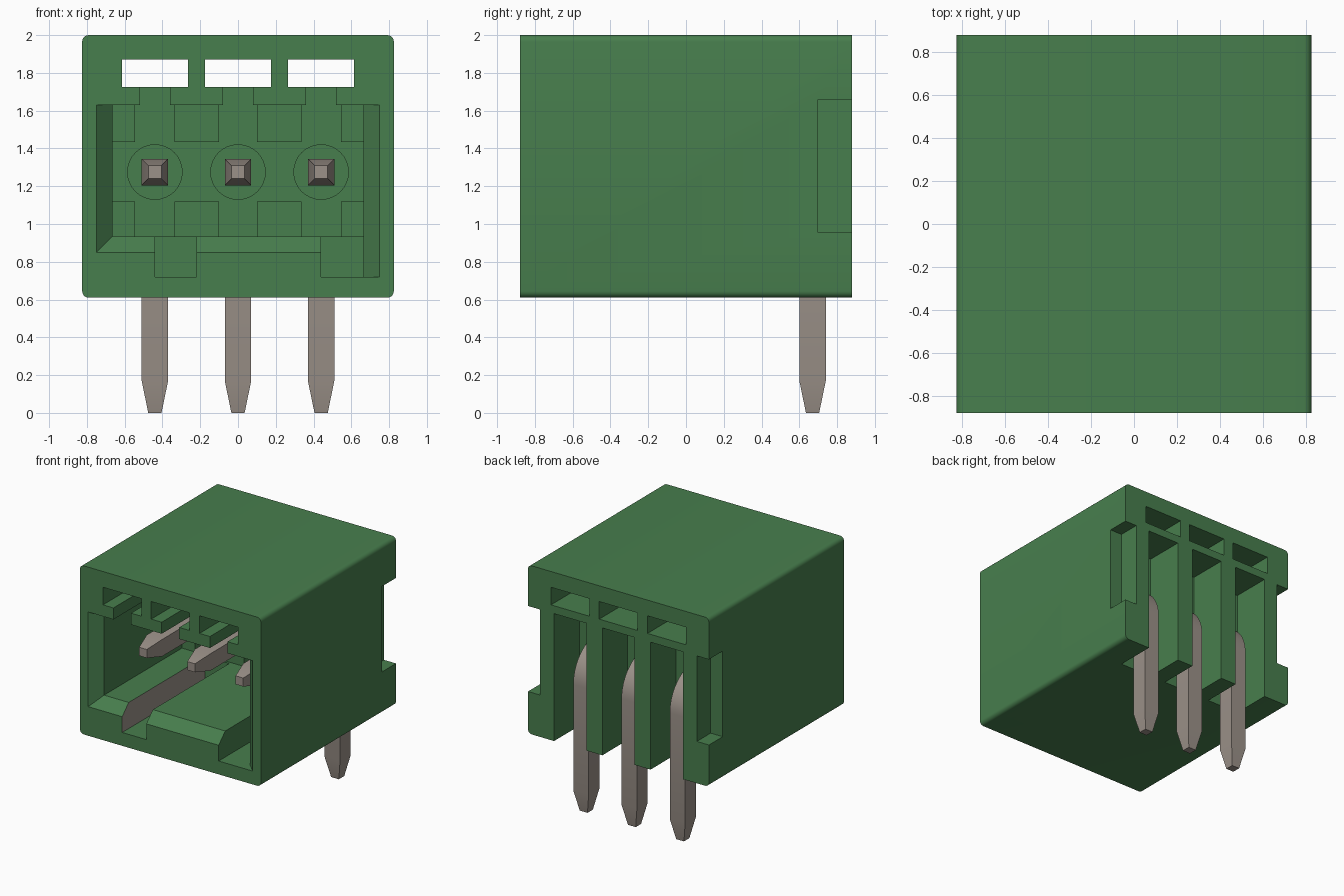
import bpy, bmesh, math

cube = bpy.data.objects.get("Cube")
if cube:
    bpy.data.objects.remove(cube, do_unlink=True)


def material(name, rgb):
    m = bpy.data.materials.new(name)
    m.use_nodes = True
    m.diffuse_color = (*rgb, 1)
    m.node_tree.nodes["Principled BSDF"].inputs["Base Color"].default_value = (*rgb, 1)
    return m


GREEN = material("housing green", (0.064, 0.21, 0.075))
METAL = material("pin grey", (0.33, 0.285, 0.25))


def make(name, bm, mats):
    bmesh.ops.recalc_face_normals(bm, faces=bm.faces)
    me = bpy.data.meshes.new(name)
    bm.to_mesh(me)
    bm.free()
    ob = bpy.data.objects.new(name, me)
    bpy.context.collection.objects.link(ob)
    for m in mats:
        me.materials.append(m)
    return ob


def skin(rings):
    """Closed solid through a list of rings of equal point count."""
    bm = bmesh.new()
    vs = [[bm.verts.new(p) for p in r] for r in rings]
    n = len(vs[0])
    for a, b in zip(vs, vs[1:]):
        for i in range(n):
            j = (i + 1) % n
            bm.faces.new((a[i], a[j], b[j], b[i]))
    bm.faces.new(vs[0])
    bm.faces.new(vs[-1])
    return bm


def rect(y, x0, x1, z0, z1):
    return [(x0, y, z0), (x1, y, z0), (x1, y, z1), (x0, y, z1)]


def block(y0, y1, x0, x1, z0, z1):
    return skin([rect(y0, x0, x1, z0, z1), rect(y1, x0, x1, z0, z1)])


PITCH = 0.44
PIN_X = [-PITCH, 0, PITCH]
PIN_Z = 1.275
FRONT, BACK, WALL = -0.88, 0.88, 0.30     # WALL is the rear of the plug cavity

# Housing block with rounded lengthwise edges
bm = block(FRONT, BACK, -0.825, 0.825, 0.61, 2.0)
long_edges = [e for e in bm.edges if abs(e.verts[0].co.y - e.verts[1].co.y) > 1]
bmesh.ops.bevel(bm, geom=long_edges, offset=0.035, segments=5, profile=0.5, affect='EDGES')
housing = make("housing", bm, [GREEN, METAL])


def cut(bm):
    cutter = make("cutter", bm, [GREEN])
    cutter.hide_render = True
    mod = housing.modifiers.new("cut", 'BOOLEAN')
    mod.operation = 'DIFFERENCE'
    mod.solver = 'EXACT'
    mod.object = cutter
    bpy.context.view_layer.objects.active = housing
    bpy.ops.object.modifier_apply(modifier=mod.name)
    bpy.data.objects.remove(cutter, do_unlink=True)


# Plug cavity with chamfered mouth
e = 0.02
mouth, throat = FRONT - e, FRONT + 0.085
cut(skin([rect(mouth, -0.75 - e, 0.75 + e, 0.85 - e, 1.63),
          rect(throat, -0.665, 0.665, 0.935, 1.63),
          rect(WALL, -0.665, 0.665, 0.935, 1.63)]))
# Coding grooves in the cavity floor
cut(block(mouth, WALL - 0.1, -0.44, -0.22, 0.72, 1.0))
cut(skin([rect(mouth, 0.44, 0.75 + e, 0.72, 1.0),
          rect(throat, 0.44, 0.665, 0.72, 1.0),
          rect(WALL - 0.1, 0.44, 0.665, 0.72, 1.0)]))

for x in PIN_X:
    # Through window, latch groove and rear pin bay
    cut(block(-1, 1, x - 0.175, x + 0.175, 1.725, 1.87))
    cut(block(-1, WALL, x - 0.08, x + 0.08, 1.58, 1.78))
    cut(block(0.55, 1, x - 0.147, x + 0.147, 0.5, 1.66))

# Rear side notches
for s in (-1, 1):
    xs = sorted((s * 0.715, s * 0.95))
    cut(block(0.70, 1, *xs, 0.955, 1.66))

# Grey wall of the coding groove
for p in housing.data.polygons:
    c = p.center
    grey = p.normal.x > 0.9 and abs(c.x + 0.44) < 0.005 and c.z < 0.95
    p.material_index = 1 if grey else 0

# Raised pads on the cavity rear wall
for i, (x0, x1) in enumerate([(-0.665, -0.545), (-0.335, -0.10), (0.10, 0.335), (0.545, 0.665)]):
    for tag, z0, z1 in (("lower", 0.935, 1.12), ("upper", 1.435, 1.63)):
        make(f"{tag}_wall_pad_{i + 1}", block(WALL - 0.08, WALL + 0.01, x0, x1, z0, z1), [GREEN])

# Round pin collars on the cavity rear wall
for i, x in enumerate(PIN_X):
    rings = [[(x + 0.147 * math.cos(a * math.tau / 32), y, PIN_Z + 0.147 * math.sin(a * math.tau / 32))
              for a in range(32)] for y in (WALL - 0.03, WALL + 0.01)]
    make(f"pin_collar_{i + 1}", skin(rings), [GREEN])


# Right-angle pins: (y, z, direction angle, half width) along the path
R, CY, CZ = 0.23, 0.44, PIN_Z - 0.23
path = [(-0.61, PIN_Z, 0, 0.035), (-0.46, PIN_Z, 0, 0.07)]
for k in range(13):
    a = math.pi / 2 * k / 12
    path.append((CY + R * math.sin(a), CZ + R * math.cos(a), a, 0.07))
path += [(CY + R, 0.17, math.pi / 2, 0.07), (CY + R, 0, math.pi / 2, 0.035)]

for i, x in enumerate(PIN_X):
    rings = [[(x + sx * h, y + sn * h * math.sin(a), z + sn * h * math.cos(a))
              for sx, sn in ((-1, -1), (1, -1), (1, 1), (-1, 1))] for y, z, a, h in path]
    make(f"pin_{i + 1}", skin(rings), [METAL])

# Smooth the rounded edges, keep corners sharp
for ob in bpy.context.scene.objects:
    if ob.name == "housing" or ob.name.startswith("pin_"):
        bpy.ops.object.select_all(action='DESELECT')
        ob.select_set(True)
        bpy.context.view_layer.objects.active = ob
        bpy.ops.object.shade_smooth_by_angle(angle=math.radians(25))
        ob.select_set(False)
